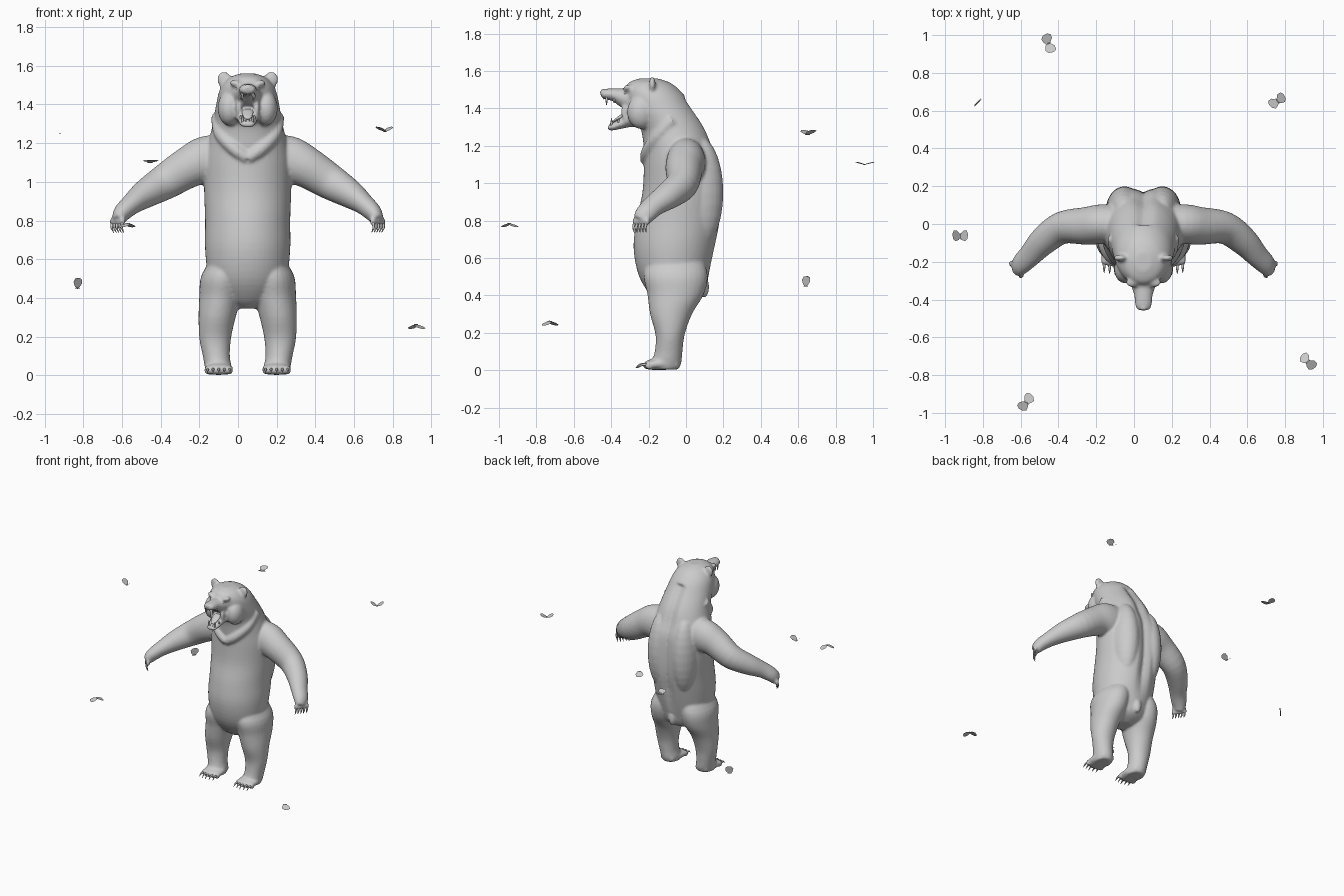
import bpy, bmesh, math
from mathutils import Vector, Matrix, Euler

CX = 0.05  # bear centre line
X, Y, Z = Vector((1, 0, 0)), Vector((0, 1, 0)), Vector((0, 0, 1))


def spline(rows, sub):
    out = []
    for i in range(len(rows) - 1):
        p = [rows[max(i - 1, 0)], rows[i], rows[i + 1], rows[min(i + 2, len(rows) - 1)]]
        for k in range(sub):
            t = k / sub
            out.append([0.5 * (2 * b + (c - a) * t + (2 * a - 5 * b + 4 * c - d) * t * t
                               + (3 * b - a - 3 * c + d) * t ** 3) for a, b, c, d in zip(*p)])
    return out + [list(rows[-1])]


def tube(bm, rows, ref=Y, tan=None, s=1, n=28, sub=4):
    """Loft of elliptical rings, rows are x, y, z, radius a, radius b."""
    rows = spline(rows, sub)
    pts = [Vector((r[0] * s, r[1], r[2])) for r in rows]
    rings = []
    for i, r in enumerate(rows):
        t = tan or (pts[min(i + 1, len(pts) - 1)] - pts[max(i - 1, 0)]).normalized()
        a = t.cross(ref).normalized()
        b = a.cross(t)
        rings.append([bm.verts.new(pts[i] + a * max(r[3], .001) * math.cos(2 * math.pi * k / n)
                                   + b * max(r[4], .001) * math.sin(2 * math.pi * k / n)) for k in range(n)])
    for p, q in zip(rings, rings[1:]):
        for k in range(n):
            bm.faces.new((p[k], p[(k + 1) % n], q[(k + 1) % n], q[k]))
    bm.faces.new(rings[0])
    bm.faces.new(rings[-1])
    return [v for r in rings for v in r]


def blob(bm, c, r, rot=(0, 0, 0), s=1):
    e = Euler((rot[0], rot[1] * s, rot[2] * s)).to_matrix().to_4x4()
    m = Matrix.Translation((c[0] * s, c[1], c[2])) @ e @ Matrix.Diagonal((*r, 1))
    bmesh.ops.create_uvsphere(bm, u_segments=24, v_segments=14, radius=1, matrix=m)


def finish(name, bm, smooth=True, loc=(CX, 0, 0)):
    if smooth:
        bmesh.ops.recalc_face_normals(bm, faces=bm.faces)
    me = bpy.data.meshes.new(name)
    bm.to_mesh(me)
    bm.free()
    for p in me.polygons:
        p.use_smooth = smooth
    ob = bpy.data.objects.new(name, me)
    ob.location = loc
    bpy.context.collection.objects.link(ob)
    return ob


# body: torso, neck and skull as one loft with a groove down the back
bm = bmesh.new()
verts = tube(bm, [(0, -.06, .345, .05, .06), (0, -.05, .39, .14, .13), (0, -.065, .5, .20, .185),
                  (0, -.06, .65, .22, .22), (0, -.037, .8, .22, .228), (0, -.018, .95, .225, .215),
                  (0, -.02, 1.1, .225, .205), (0, -.04, 1.2, .205, .187), (0, -.07, 1.3, .18, .175),
                  (0, -.13, 1.4, .163, .17), (0, -.172, 1.48, .143, .155), (0, -.195, 1.535, .10, .115),
                  (0, -.2, 1.56, .04, .05)], tan=Z, n=48)
for v in verts:
    if v.co.y > 0 and v.co.z > .5:
        v.co.y -= .03 * math.exp(-(v.co.x / .035) ** 2) * min(1, (v.co.z - .5) * 5)

# muzzle and lower jaw
tube(bm, [(0, -.24, 1.44, .09, .085), (0, -.33, 1.457, .064, .055), (0, -.38, 1.472, .048, .036),
          (0, -.43, 1.477, .044, .028), (0, -.456, 1.477, .032, .017)], ref=Z)
tube(bm, [(0, -.22, 1.36, .09, .07), (0, -.30, 1.34, .062, .042), (0, -.36, 1.313, .048, .025),
          (0, -.40, 1.299, .040, .018), (0, -.418, 1.298, .024, .012)], ref=Z)
blob(bm, (0, -.446, 1.487), (.026, .014, .018))
# tail
blob(bm, (0, .098, .445), (.03, .026, .058))

for s in (1, -1):
    # ears, brows, cheeks and neck ruff
    blob(bm, (.12, -.18, 1.525), (.038, .018, .046), (0, .3, 0), s)
    blob(bm, (.05, -.305, 1.503), (.045, .03, .02), (0, -.3, -.2), s)
    blob(bm, (.095, -.24, 1.38), (.06, .075, .09), s=s)
    tube(bm, [(.043, -.30, 1.44, .02, .02), (.046, -.335, 1.385, .014, .014), (.043, -.31, 1.33, .02, .02)], s=s)
    tube(bm, [(.16, -.07, 1.34, .03, .03), (.14, -.15, 1.25, .035, .035), (.07, -.205, 1.17, .034, .034),
              (0, -.215, 1.12, .03, .03)], ref=Z, s=s)
    # back muscles
    blob(bm, (.10, .07, .95), (.10, .13, .30), s=s)
    # arms
    tube(bm, [(.08, 0, 1.11, .13, .10), (.21, 0, 1.11, .128, .105), (.30, -.01, 1.078, .108, .10),
              (.43, -.02, .998, .092, .086), (.53, -.09, .937, .074, .076), (.60, -.165, .885, .055, .063),
              (.65, -.215, .838, .046, .056), (.668, -.242, .80, .032, .045)], s=s)
    # legs
    tube(bm, [(.09, -.05, .64, .07, .12), (.125, -.055, .52, .113, .17), (.14, -.055, .41, .11, .152),
              (.158, -.08, .3, .096, .112), (.168, -.085, .19, .082, .078), (.162, -.093, .1, .070, .074),
              (.152, -.105, .04, .069, .08), (.15, -.11, .004, .06, .07)], tan=Z, s=s)
    # feet with toes
    tube(bm, [(.15, -.04, .03, .05, .026), (.15, -.12, .035, .072, .033), (.15, -.19, .03, .074, .028),
              (.15, -.21, .027, .06, .02)], ref=Z, s=s)
    for k in range(5):
        d = k - 2
        blob(bm, (.15 + d * .029, -.208 + abs(d) * .006, .026), (.017, .024, .022), s=s)
        # finger knuckles
        blob(bm, (.672 - d * .013, -.24 - d * .016, .795), (.015, .015, .024), s=s)
body = finish("bear_body", bm)
rm = body.modifiers.new("skin", 'REMESH')
rm.mode = 'VOXEL'
rm.voxel_size = .009
rm.use_smooth_shade = True
sm = body.modifiers.new("soften", 'SMOOTH')
sm.factor = .5
sm.iterations = 5

# claws on feet and hands
bm = bmesh.new()
for s in (1, -1):
    for d in range(-2, 3):
        x, y = .15 + d * .029, -.222 + abs(d) * .006
        tube(bm, [(x, y, .03, .008, .008), (x, y - .025, .029, .006, .006), (x, y - .048, .012, .001, .001)],
             ref=Z, s=s, n=8, sub=3)
        x, y = .674 - d * .013, -.243 - d * .016
        tube(bm, [(x, y, .79, .008, .008), (x + .003, y - .006, .763, .006, .006),
                  (x - .008, y - .002, .737, .001, .001)], s=s, n=8, sub=3)
finish("claws", bm)

# eyes
bm = bmesh.new()
for s in (1, -1):
    blob(bm, (.052, -.322, 1.482), (.011, .011, .010), s=s)
finish("eyes", bm)

# teeth: canines and small side teeth
bm = bmesh.new()
for s in (1, -1):
    for x, y, z, h, r in ((.028, -.425, 1.462, -.045, .007), (.026, -.398, 1.305, .045, .007),
                          (.010, -.44, 1.465, -.018, .006), (.010, -.405, 1.305, .016, .005),
                          (.034, -.385, 1.45, -.022, .007), (.036, -.36, 1.325, .02, .007)):
        tube(bm, [(x, y, z, r, r), (x, y, z + h * .6, r * .7, r * .7), (x, y, z + h, .001, .001)],
             s=s, n=8, sub=2)
finish("teeth", bm)

# tongue
bm = bmesh.new()
tube(bm, [(0, -.29, 1.37, .03, .012), (0, -.335, 1.362, .03, .011), (0, -.375, 1.338, .024, .008),
          (0, -.392, 1.325, .010, .004)], ref=Z)
finish("tongue", bm)

# butterflies: location, heading, wing lift (degrees)
wing = [(0, .010), (.022, .030), (.045, .030), (.054, .012), (.050, -.012), (.034, -.026), (.012, -.020), (0, -.010)]
for x, y, z, turn, lift in ((-.455, .955, 1.10, -70, 15), (-.83, .64, .45, -45, 86), (.76, .65, 1.26, 35, 28),
                            (-.92, -.065, 1.25, 0, 40), (.92, -.73, .262, -45, -25), (-.57, -.945, .785, 52, -22)):
    bm = bmesh.new()
    a = math.radians(lift)
    for s in (1, -1):
        bm.faces.new([bm.verts.new((s * u * math.cos(a), v, u * math.sin(a))) for u, v in wing[::s]])
    bmesh.ops.create_uvsphere(bm, u_segments=6, v_segments=4, radius=1,
                              matrix=Matrix.Diagonal((.003, .018, .003, 1)))
    finish("butterfly", bm, False, (x, y, z)).rotation_euler.z = math.radians(turn)
